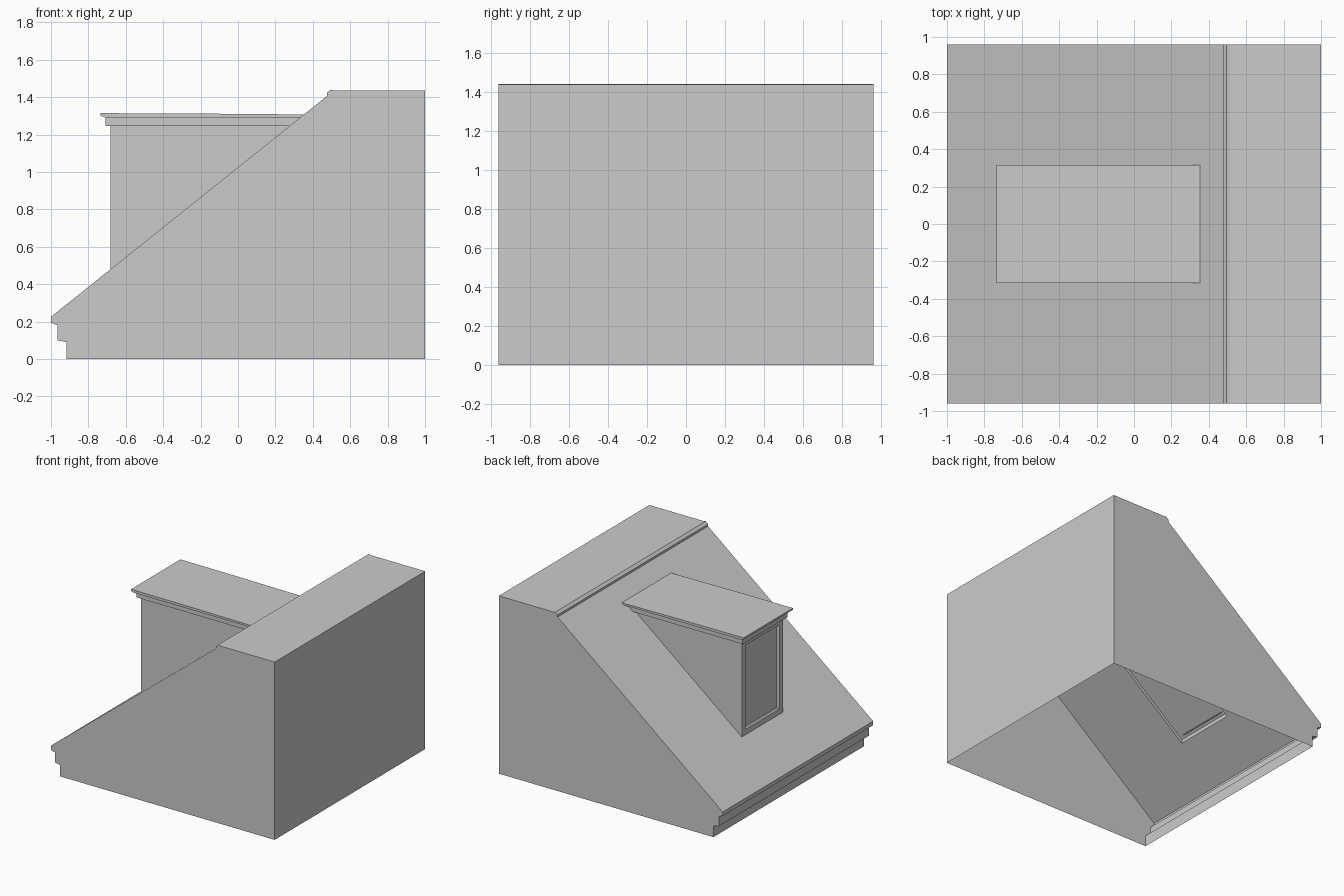
import bpy, bmesh
from mathutils import Vector

cube = bpy.data.objects.get("Cube")
if cube:
    bpy.data.objects.remove(cube)

grey = bpy.data.materials.new("plain_grey")
grey.use_nodes = True
COLOR = (0.6, 0.6, 0.6, 1)
grey.diffuse_color = COLOR
grey.node_tree.nodes["Principled BSDF"].inputs["Base Color"].default_value = COLOR

HALF = 0.96          # half depth of the roof block
SLOPE = 0.8
EAVE = 0.225


def roof_z(x):
    return EAVE + SLOPE * (x + 1)


def finish(bm, name):
    bmesh.ops.remove_doubles(bm, verts=bm.verts, dist=0.0005)
    mesh = bpy.data.meshes.new(name)
    bm.to_mesh(mesh)
    bm.free()
    mesh.materials.append(grey)
    obj = bpy.data.objects.new(name, mesh)
    bpy.context.collection.objects.link(obj)
    return obj


def prism(profile, half, skip=()):
    """Extrude a clockwise x-z profile along y with end caps; skip listed edges."""
    bm = bmesh.new()
    near = [bm.verts.new((x, -half, z)) for x, z in profile]
    far = [bm.verts.new((x, half, z)) for x, z in profile]
    bm.faces.new(near[::-1])
    bm.faces.new(far)
    count = len(profile)
    for i in range(count):
        if i not in skip:
            j = (i + 1) % count
            bm.faces.new((near[i], near[j], far[j], far[i]))
    return bm


# Roof block: stepped eave, long slope, ridge moulding, open underneath
profile = [(-0.917, 0), (-0.917, 0.09), (-0.965, 0.1), (-0.965, 0.18), (-1, 0.193),
           (-1, EAVE), (0.475, roof_z(0.475)), (0.475, 1.422), (0.495, 1.44),
           (0.51, 1.436), (1, 1.436), (1, 0)]
SLOPE_EDGE = 5
bm = prism(profile, HALF, skip=(SLOPE_EDGE, len(profile) - 1))

# Slope as a grid whose middle cell is raised as a shallow recess under the dormer
xs = (-1, -0.68, 0.26, 0.475)
ys = (-HALF, -0.26, 0.26, HALF)
grid = [[bm.verts.new((x, y, roof_z(x))) for y in ys] for x in xs]
for i in range(3):
    for j in range(3):
        face = bm.faces.new((grid[i][j], grid[i + 1][j], grid[i + 1][j + 1], grid[i][j + 1]))
        if i == j == 1:
            middle = face
raised = bmesh.ops.extrude_face_region(bm, geom=[middle])
bmesh.ops.translate(bm, vec=(0, 0, 0.03),
                    verts=[g for g in raised["geom"] if isinstance(g, bmesh.types.BMVert)])
if middle.is_valid:
    bmesh.ops.delete(bm, geom=[middle], context="FACES_ONLY")
finish(bm, "roof_block")

# Dormer body with a recessed window in its front
front = -0.682
top = 1.247
bm = prism([(front, roof_z(front)), (front, top), ((top - EAVE) / SLOPE - 1, top)],
           0.262, skip=(2,))
bm.normal_update()
window = [f for f in bm.faces if f.normal.dot(Vector((-1, 0, 0))) > 0.9]
opening = bmesh.ops.inset_region(bm, faces=window, thickness=0.045, use_boundary=True,
                                 use_even_offset=True)
recess = bmesh.ops.extrude_face_region(bm, geom=window)
bmesh.ops.translate(bm, vec=(0.025, 0, 0),
                    verts=[g for g in recess["geom"] if isinstance(g, bmesh.types.BMVert)])
window = [f for f in window if f.is_valid]
if window:
    bmesh.ops.delete(bm, geom=window, context="FACES_ONLY")
finish(bm, "dormer_body")

# Cornice band under the dormer roof, ending inside the slope
finish(prism([(-0.708, 1.245), (-0.708, 1.294), (0.34, 1.294), (0.28, 1.245)], 0.287),
       "dormer_cornice")

# Thin dormer roof, falling slightly towards the slope
finish(prism([(-0.735, 1.3), (-0.735, 1.314), (-0.22, 1.312), (0.355, 1.307),
              (0.335, 1.292), (-0.71, 1.292)], 0.315), "dormer_roof")
